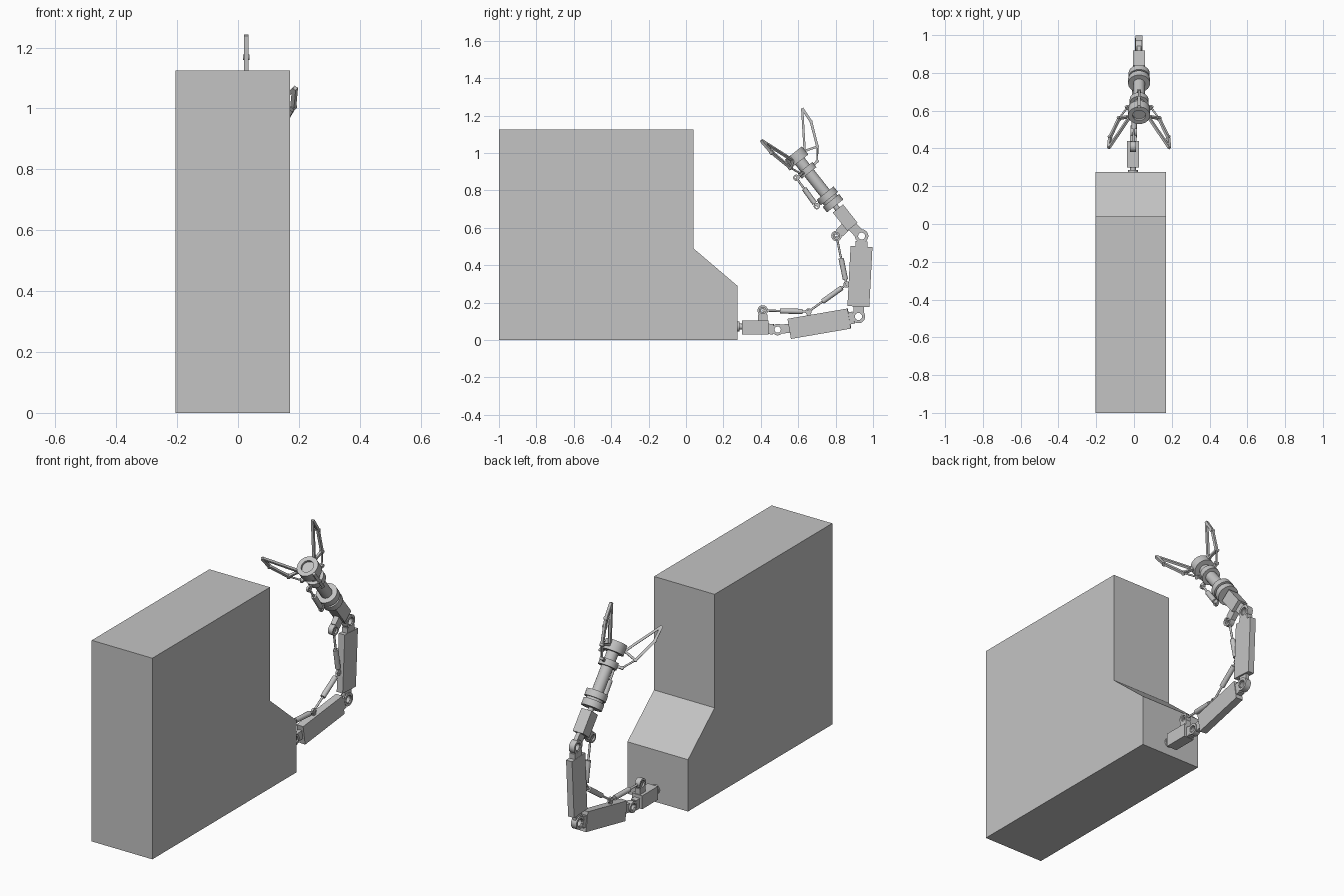
import bpy, bmesh, math
from mathutils import Vector

cube = bpy.data.objects.get("Cube")
if cube:
    bpy.data.objects.remove(cube, do_unlink=True)

grey = bpy.data.materials.new("plain_grey")
grey.use_nodes = True
colour = (0.55, 0.55, 0.55, 1)
grey.diffuse_color = colour
grey.node_tree.nodes["Principled BSDF"].inputs["Base Color"].default_value = colour
X = Vector((1, 0, 0))


def finish(name, bm, smooth=False):
    bmesh.ops.remove_doubles(bm, verts=bm.verts, dist=1e-5)
    bmesh.ops.recalc_face_normals(bm, faces=bm.faces)
    mesh = bpy.data.meshes.new(name)
    bm.to_mesh(mesh)
    bm.free()
    mesh.materials.append(grey)
    ob = bpy.data.objects.new(name, mesh)
    bpy.context.collection.objects.link(ob)
    if smooth:
        bpy.ops.object.select_all(action='DESELECT')
        ob.select_set(True)
        bpy.context.view_layer.objects.active = ob
        bpy.ops.object.shade_smooth_by_angle(angle=math.radians(40))
    return ob


def prism(name, ring, offset):
    """Extrude a polygon along an offset."""
    bm = bmesh.new()
    face = bm.faces.new([bm.verts.new(p) for p in ring])
    ext = bmesh.ops.extrude_face_region(bm, geom=[face])
    verts = [v for v in ext["geom"] if isinstance(v, bmesh.types.BMVert)]
    bmesh.ops.translate(bm, verts=verts, vec=offset)
    return finish(name, bm)


def bar(name, a, b, width, thick, side=X):
    """Box from a to b; thick is measured along side."""
    d = (b - a).normalized()
    n = d.cross(side).normalized()
    s = n.cross(d)
    corners = [a + n * width / 2 * i + s * thick / 2 * j
               for i, j in ((-1, -1), (1, -1), (1, 1), (-1, 1))]
    return prism(name, corners, b - a)


def lathe(name, origin, axis, profile, closed=False, sides=24):
    """Turn (along, radius) pairs about an axis."""
    axis = axis.normalized()
    u = axis.orthogonal().normalized()
    w = axis.cross(u)
    bm = bmesh.new()
    rings = []
    for k in range(sides):
        ang = math.tau * k / sides
        out = u * math.cos(ang) + w * math.sin(ang)
        rings.append([bm.verts.new(origin + axis * t + out * r) for t, r in profile])
    n = len(profile)
    for k in range(sides):
        p, q = rings[k], rings[(k + 1) % sides]
        for i in range(n if closed else n - 1):
            j = (i + 1) % n
            bm.faces.new((p[i], p[j], q[j], q[i]))
    return finish(name, bm, True)


def rod(name, a, b, r, sides=16):
    length = (b - a).length
    return lathe(name, a, b - a, [(0, 0), (0, r), (length, r), (length, 0)], sides=sides)


def eye(name, centre, r, hole, thick):
    h = thick / 2
    return lathe(name, centre, X, [(-h, hole), (-h, r), (h, r), (h, hole)], True)


def link(name, root, centre, r, thick):
    """Tongue ending in a drilled round eye."""
    eye(name + "_eye", centre, r, r * 0.62, thick)
    d = (centre - root).normalized()
    bar(name + "_tongue", root, centre - d * r * 0.75, r * 1.8, thick)


def piston(name, a, b, start, end):
    rod(name + "_rod", a, b, 0.006, 12)
    rod(name + "_cylinder", a.lerp(b, start), a.lerp(b, end), 0.014)
    for i, p in enumerate((a, b)):
        eye(name + "_eye_%d" % i, p, 0.017, 0.009, 0.012)


def P(y, z):
    """Point on the arm, which drifts gently sideways as it goes out."""
    return Vector((-0.005 + 0.031 * min(1, max(0, (y - 0.44) / 0.5)), y, z))


# Stepped body
outline = [(-1, 0), (0.275, 0), (0.275, 0.29), (0.04, 0.49), (0.04, 1.125), (-1, 1.125)]
prism("body", [Vector((-0.205, y, z)) for y, z in outline], Vector((0.375, 0, 0)))

# Shoulder mount
rod("mount_flange", P(0.27, 0.072), P(0.285, 0.072), 0.026)
rod("mount_stub", P(0.27, 0.072), P(0.305, 0.072), 0.016)
bar("shoulder_block", P(0.30, 0.068), P(0.44, 0.068), 0.075, 0.063)
lug = P(0.41, 0.158)
link("shoulder_lug", P(0.41, 0.10), lug, 0.028, 0.03)
j1, j2, j3 = P(0.49, 0.056), P(0.922, 0.126), P(0.939, 0.556)
link("shoulder_clevis", P(0.435, 0.06), j1, 0.031, 0.034)

# Lower and upper arm segments
link("lower_arm_inner", P(0.56, 0.064), j1, 0.027, 0.02)
bar("lower_arm", P(0.553, 0.06), P(0.873, 0.115), 0.109, 0.042)
link("lower_arm_outer", P(0.86, 0.113), j2, 0.036, 0.034)
link("upper_arm_inner", P(0.925, 0.19), j2, 0.031, 0.02)
bar("upper_arm", P(0.9215, 0.179), P(0.9385, 0.50), 0.117, 0.037)
link("upper_arm_outer", P(0.937, 0.49), j3, 0.036, 0.034)

# Wrist frame: t runs along the wrist axis, r outward, spin about the axis
E = Vector((0.027, 0.59, 0.98))
A = Vector((0, -0.62, 0.785)).normalized()
U = Vector((0, 0.785, 0.62)).normalized()


def radial(spin):
    return U * math.cos(spin) + X * math.sin(spin)


def W(r, t, spin=0):
    return E + A * t + radial(spin) * r


# Wrist bracket
bar("wrist_block", W(0.003, -0.48), W(0.003, -0.355), 0.07, 0.063)
link("wrist_hinge", W(0.003, -0.475), j3, 0.03, 0.022)
wrist_lug = W(-0.094, -0.465)
link("wrist_lug", W(-0.01, -0.455), wrist_lug, 0.028, 0.03)
rod("wrist_pin", W(0, -0.36), W(0, -0.33), 0.015)

# Wrist tube with its collars and recessed end disc
lathe("wrist_tube", E, A, [
    (-0.335, 0), (-0.335, 0.056), (-0.298, 0.056), (-0.298, 0.045), (-0.285, 0.045),
    (-0.285, 0.058), (-0.248, 0.058), (-0.248, 0.031), (-0.03, 0.031), (-0.03, 0.058),
    (0.025, 0.058), (0.025, 0.034), (0.012, 0.034), (0.012, 0)], sides=32)
lathe("sliding_collar", E, A, [(-0.11, 0.029), (-0.11, 0.05), (-0.075, 0.05), (-0.075, 0.029)],
      True, 32)

# Three gripper fingers
for k in range(3):
    spin = math.tau * k / 3
    side = A.cross(radial(spin))
    name = "finger_%d_" % (k + 1)
    base, knuckle = W(0.055, -0.002, spin), W(0.122, -0.027, spin)
    bend, tip = W(0.178, 0.099, spin), W(0.185, 0.184, spin)
    slide = W(0.073, -0.088, spin)
    bar(name + "inner", base, tip, 0.012, 0.014, side)
    bar(name + "crossbar", W(0.045, 0, spin), knuckle, 0.012, 0.014, side)
    bar(name + "outer", knuckle, bend, 0.014, 0.014, side)
    bar(name + "tip", bend, tip, 0.014, 0.016, side)
    rod(name + "pull_rod", knuckle, slide, 0.005, 10)
    bar(name + "slide_lug", W(0.04, -0.092, spin), slide, 0.014, 0.012, side)
    for part, p in (("knuckle", knuckle), ("bend", bend), ("slide", slide)):
        rod(name + part + "_pin", p - side * 0.011, p + side * 0.011, 0.009, 12)

# Gripper piston beside the tube
g0, g1 = W(-0.078, -0.275), W(-0.07, -0.088)
piston("gripper_piston", g0, g1, 0.1, 0.62)
bar("gripper_lug_rear", W(-0.04, -0.268), g0, 0.016, 0.014)
bar("gripper_lug_front", W(-0.04, -0.092), g1, 0.016, 0.014)

# Arm pistons and their anchors
a1, a2 = P(0.655, 0.152), P(0.858, 0.297)
piston("shoulder_piston", lug, a1, 0.38, 0.87)
piston("elbow_piston", a1, a2, 0.37, 0.88)
piston("wrist_piston", a2, wrist_lug, 0.1, 0.54)
bar("lower_anchor", P(0.66, 0.11), a1, 0.018, 0.016)
bar("upper_anchor", P(0.89, 0.295), a2, 0.018, 0.016)
